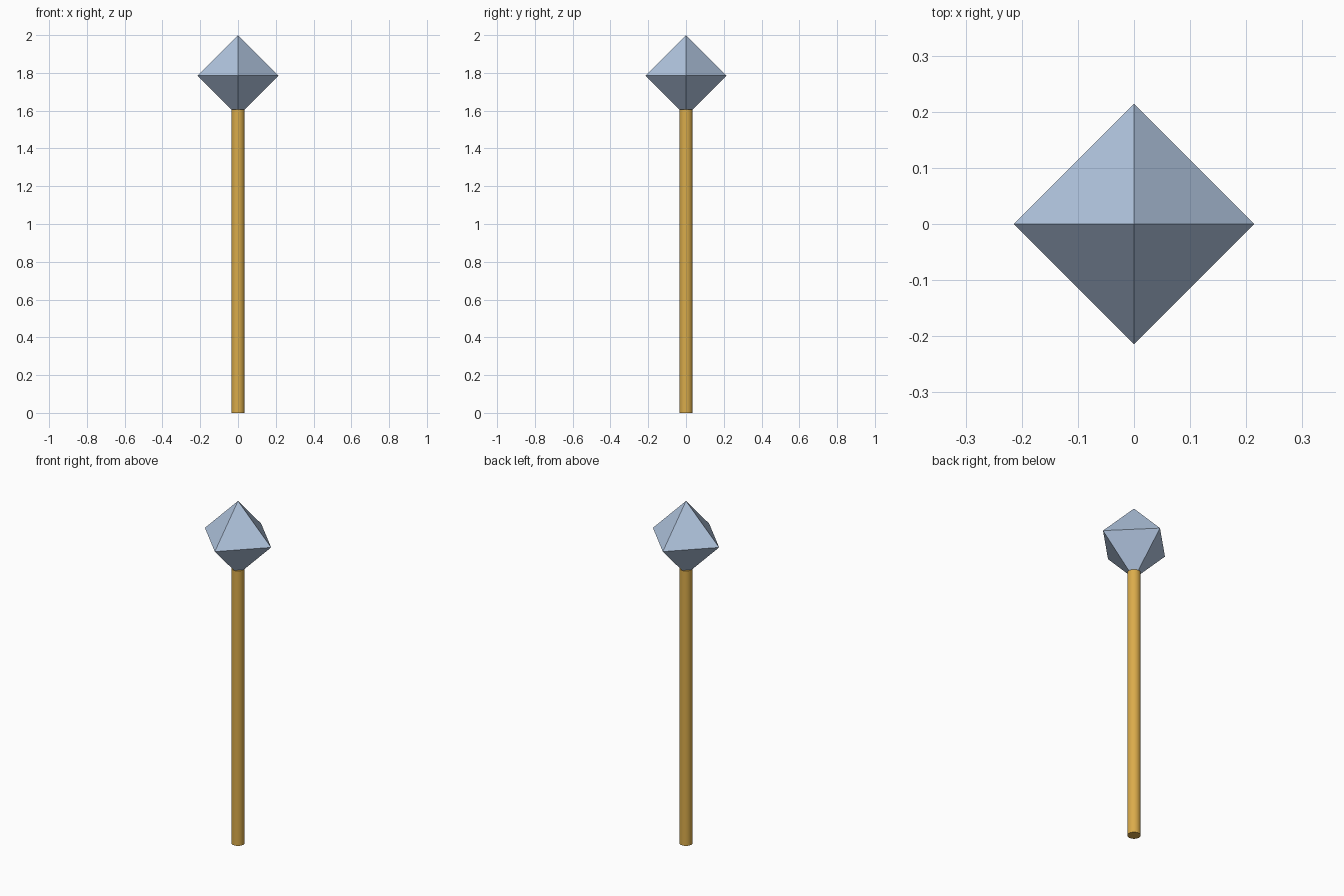
import bpy
import bmesh
import math

cube = bpy.data.objects.get("Cube")
if cube:
    bpy.data.objects.remove(cube, do_unlink=True)

UNIT = 1 / 28          # shaft radius; every other size is a multiple of it
SHAFT_HEIGHT = 45 * UNIT
HEAD_RADIUS = 6 * UNIT
HEAD_CENTRE = 50 * UNIT


def make_material(name, rgb):
    mat = bpy.data.materials.new(name)
    mat.use_nodes = True
    mat.diffuse_color = (*rgb, 1)
    mat.node_tree.nodes["Principled BSDF"].inputs["Base Color"].default_value = (*rgb, 1)
    return mat


golden = make_material("golden wood", (0.70, 0.41, 0.07))
steel = make_material("pale steel blue", (0.434, 0.552, 0.73))

# Round shaft
bpy.ops.mesh.primitive_cylinder_add(vertices=32, radius=UNIT, depth=SHAFT_HEIGHT,
                                    location=(0, 0, SHAFT_HEIGHT / 2))
shaft = bpy.context.object
shaft.name = "shaft"
shaft.data.materials.append(golden)
bpy.ops.object.shade_smooth_by_angle(angle=math.radians(30))

# Faceted octahedral head, its lower tip sunk into the shaft
bm = bmesh.new()
for axis in range(3):
    for side in (-1, 1):
        point = [0, 0, 0]
        point[axis] = side * HEAD_RADIUS
        bm.verts.new(point)
bmesh.ops.convex_hull(bm, input=bm.verts)
bmesh.ops.recalc_face_normals(bm, faces=bm.faces)
mesh = bpy.data.meshes.new("head")
bm.to_mesh(mesh)
bm.free()
head = bpy.data.objects.new("head", mesh)
head.location.z = HEAD_CENTRE
mesh.materials.append(steel)
bpy.context.collection.objects.link(head)
